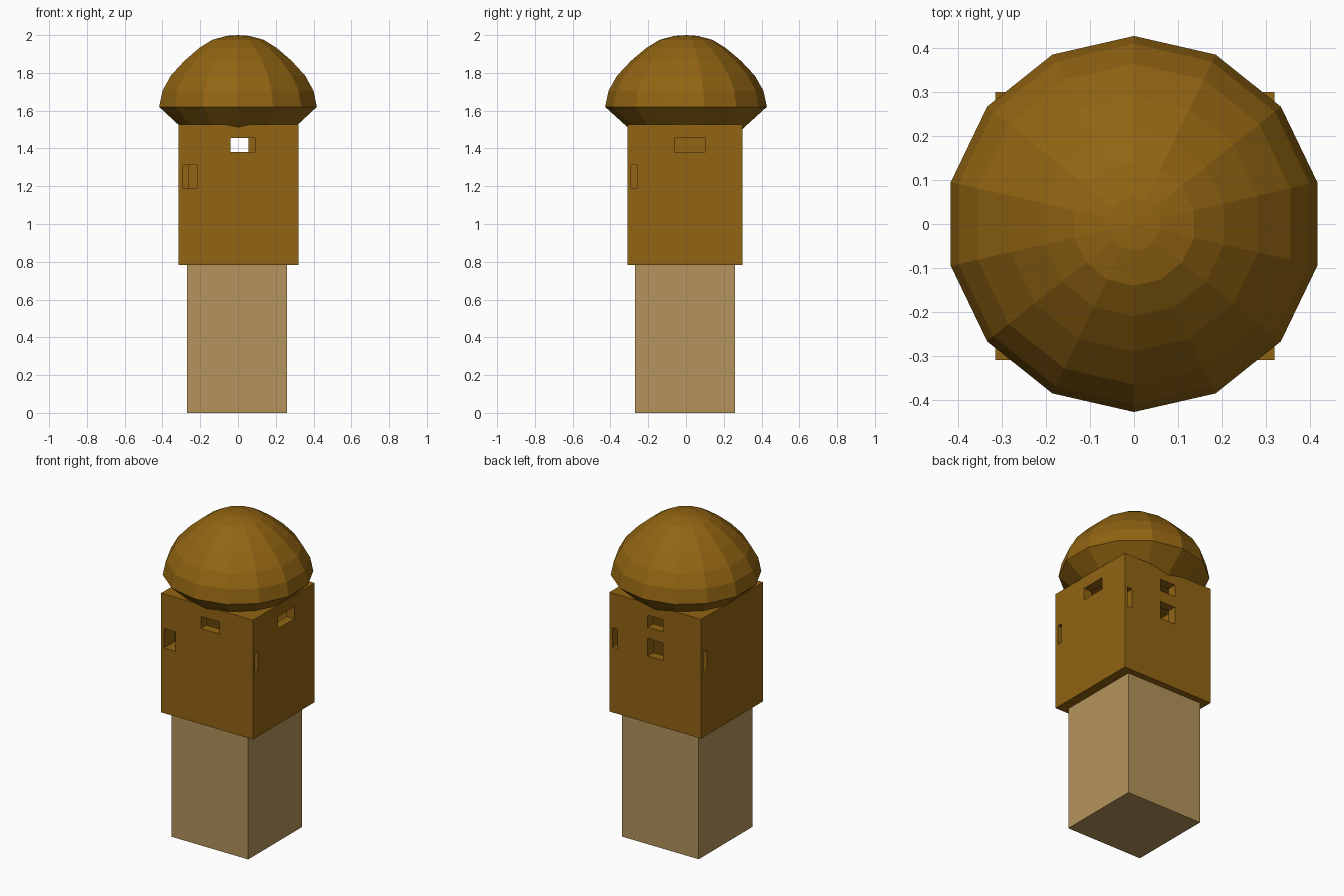
import bpy, bmesh, math
from mathutils import Vector

if "Cube" in bpy.data.objects:
    bpy.data.objects.remove(bpy.data.objects["Cube"])


def material(name, rgb):
    m = bpy.data.materials.new(name)
    m.diffuse_color = (*rgb, 1)
    m.use_nodes = True
    m.node_tree.nodes["Principled BSDF"].inputs["Base Color"].default_value = m.diffuse_color
    return m


brown = material("dark_brown", (0.283, 0.127, 0.006))
tan = material("tan", (0.456, 0.292, 0.105))


def finish(name, bm, mat):
    bmesh.ops.recalc_face_normals(bm, faces=bm.faces)
    mesh = bpy.data.meshes.new(name)
    bm.to_mesh(mesh)
    bm.free()
    mesh.materials.append(mat)
    ob = bpy.data.objects.new(name, mesh)
    bpy.context.collection.objects.link(ob)
    return ob


def box(name, x, y, z, mat):
    bm = bmesh.new()
    bmesh.ops.create_cube(bm, size=1)
    for v in bm.verts:
        v.co = Vector([lo if c < 0 else hi for c, (lo, hi) in zip(v.co, (x, y, z))])
    return finish(name, bm, mat)


def cut(target, x, y, z):
    cutter = box("cutter", x, y, z, brown)
    mod = target.modifiers.new("cut", 'BOOLEAN')
    mod.operation = 'DIFFERENCE'
    mod.solver = 'EXACT'
    mod.object = cutter
    bpy.context.view_layer.objects.active = target
    bpy.ops.object.modifier_apply(modifier=mod.name)
    bpy.data.objects.remove(cutter, do_unlink=True)


# Square lower shaft
box("tower_base", (-0.27, 0.26), (-0.27, 0.26), (0, 0.80), tan)

# Hollow upper chamber
chamber = box("upper_chamber", (-0.315, 0.32), (-0.31, 0.30), (0.782, 1.528), brown)
cut(chamber, (-0.26, 0.265), (-0.255, 0.245), (0.84, 1.48))

# Window openings: wide slits, tall corner slots, square back window
slit, slot = (1.38, 1.455), (1.19, 1.312)
front, back = (-0.4, -0.2), (0.2, 0.4)
cut(chamber, (-0.04, 0.09), front, slit)
cut(chamber, (-0.05, 0.055), back, slit)
cut(chamber, (0.2, 0.4), (-0.06, 0.10), slit)
cut(chamber, (-0.295, -0.215), front, slot)
cut(chamber, (0.265, 0.30), back, slot)
cut(chamber, (0.2, 0.4), (-0.29, -0.257), slot)
cut(chamber, (-0.4, -0.2), (0.24, 0.275), slot)
cut(chamber, (-0.05, 0.055), back, (1.20, 1.31))

# Faceted fourteen-sided dome, profile from underside to top
SIDES = 14
profile = [(0.285, 1.49), (0.428, 1.62), (0.41, 1.705), (0.365, 1.785),
           (0.29, 1.865), (0.21, 1.932), (0.14, 1.975), (0.06, 1.996)]
bm = bmesh.new()
rings = []
for r, z in profile:
    rings.append([bm.verts.new((r * math.sin(math.tau * i / SIDES),
                                r * math.cos(math.tau * i / SIDES), z))
                  for i in range(SIDES)])
for a, b in zip(rings, rings[1:]):
    for i in range(SIDES):
        j = (i + 1) % SIDES
        bm.faces.new((a[i], a[j], b[j], b[i]))
bm.faces.new(rings[0])
tip = bm.verts.new((0, 0, 2.0))
for i in range(SIDES):
    bm.faces.new((rings[-1][i], rings[-1][(i + 1) % SIDES], tip))
finish("dome_roof", bm, brown)
